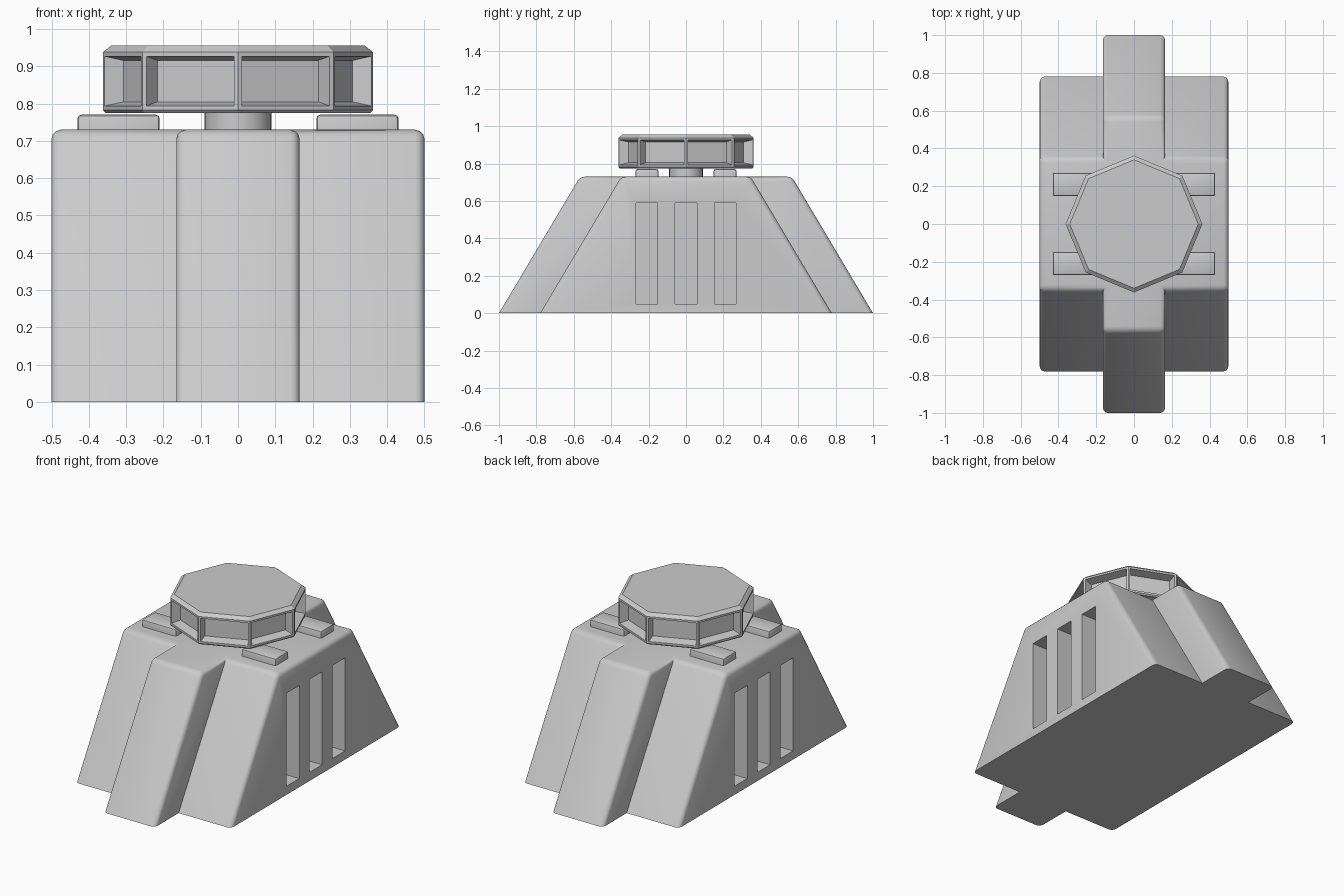
import bpy, bmesh, math
from mathutils import Matrix

if "Cube" in bpy.data.objects:
    bpy.data.objects.remove(bpy.data.objects["Cube"])


def finish(bm, name, smooth=True):
    bmesh.ops.recalc_face_normals(bm, faces=bm.faces)
    me = bpy.data.meshes.new(name)
    bm.to_mesh(me)
    bm.free()
    ob = bpy.data.objects.new(name, me)
    bpy.context.collection.objects.link(ob)
    bpy.ops.object.select_all(action='DESELECT')
    ob.select_set(True)
    bpy.context.view_layer.objects.active = ob
    if smooth:
        bpy.ops.object.shade_smooth_by_angle(angle=math.radians(30))
    return ob


def add_box(bm, x0, x1, y0, y1, z0, z1):
    m = Matrix.Translation(((x0 + x1) / 2, (y0 + y1) / 2, (z0 + z1) / 2))
    m = m @ Matrix.Diagonal((x1 - x0, y1 - y0, z1 - z0, 1))
    bmesh.ops.create_cube(bm, size=1, matrix=m)


def bevel(bm, edges, width, segs):
    bmesh.ops.bevel(bm, geom=edges, offset=width, offset_type='OFFSET',
                    segments=segs, profile=0.5, affect='EDGES', clamp_overlap=True)


def cross_plan(main_y, rib_y):
    q = [(0.5, main_y), (0.165, main_y), (0.165, rib_y)]
    h = q + [(-x, y) for x, y in reversed(q)]
    return h + [(-x, -y) for x, y in h]


# sloped base with a central rib front and back
bm = bmesh.new()
low = [bm.verts.new((x, y, 0)) for x, y in cross_plan(0.78, 1.0)]
top = [bm.verts.new((x, y, 0.73)) for x, y in cross_plan(0.346, 0.566)]
bm.faces.new(low)
bm.faces.new(top)
for i in range(12):
    j = (i + 1) % 12
    bm.faces.new((low[i], low[j], top[j], top[i]))
bmesh.ops.recalc_face_normals(bm, faces=bm.faces)
bm.normal_update()
edges = [e for e in bm.edges
         if e.is_convex and max(v.co.z for v in e.verts) > 0.1]
bevel(bm, edges, 0.025, 3)
base = finish(bm, "base")

# vent slots cut into both flanks
bm = bmesh.new()
for s in (-1, 1):
    for y in (-0.21, 0, 0.21):
        x0, x1 = sorted((s * 0.38, s * 0.6))
        add_box(bm, x0, x1, y - 0.058, y + 0.058, 0.05, 0.59)
cutter = finish(bm, "slot_cutter", False)
cutter.hide_render = True
bpy.context.view_layer.objects.active = base
mod = base.modifiers.new("slots", 'BOOLEAN')
mod.operation = 'DIFFERENCE'
mod.solver = 'EXACT'
mod.object = cutter
bpy.ops.object.modifier_apply(modifier=mod.name)
bpy.data.objects.remove(cutter)

# four raised pads on the deck
bm = bmesh.new()
for sx in (-1, 1):
    for sy in (-1, 1):
        x0, x1 = sorted((sx * 0.21, sx * 0.43))
        y0, y1 = sorted((sy * 0.148, sy * 0.27))
        add_box(bm, x0, x1, y0, y1, 0.72, 0.77)
bevel(bm, [e for e in bm.edges if max(v.co.z for v in e.verts) > 0.76], 0.01, 2)
finish(bm, "deck_pads")

# stem under the cap
bm = bmesh.new()
bmesh.ops.create_cone(bm, cap_ends=True, segments=32, radius1=0.09, radius2=0.09,
                      depth=0.08, matrix=Matrix.Translation((0, 0, 0.76)))
finish(bm, "stem")

# octagonal cap: stacked rings with chamfers, then recessed side panels
bm = bmesh.new()
rings = []
for r, z in ((0.355, 0.775), (0.362, 0.782), (0.362, 0.938), (0.34, 0.955)):
    rings.append([bm.verts.new((r * math.cos(k * math.pi / 4),
                                r * math.sin(k * math.pi / 4), z)) for k in range(8)])
bm.faces.new(rings[0])
bm.faces.new(rings[-1])
panels = []
for n, (a, b) in enumerate(zip(rings, rings[1:])):
    for i in range(8):
        j = (i + 1) % 8
        f = bm.faces.new((a[i], a[j], b[j], b[i]))
        if n == 1:
            panels.append(f)
bmesh.ops.recalc_face_normals(bm, faces=bm.faces)
bm.normal_update()
bmesh.ops.inset_individual(bm, faces=panels, thickness=0.016, depth=0)
bmesh.ops.inset_individual(bm, faces=panels, thickness=0.016, depth=-0.05)
finish(bm, "octagonal_cap", False)
